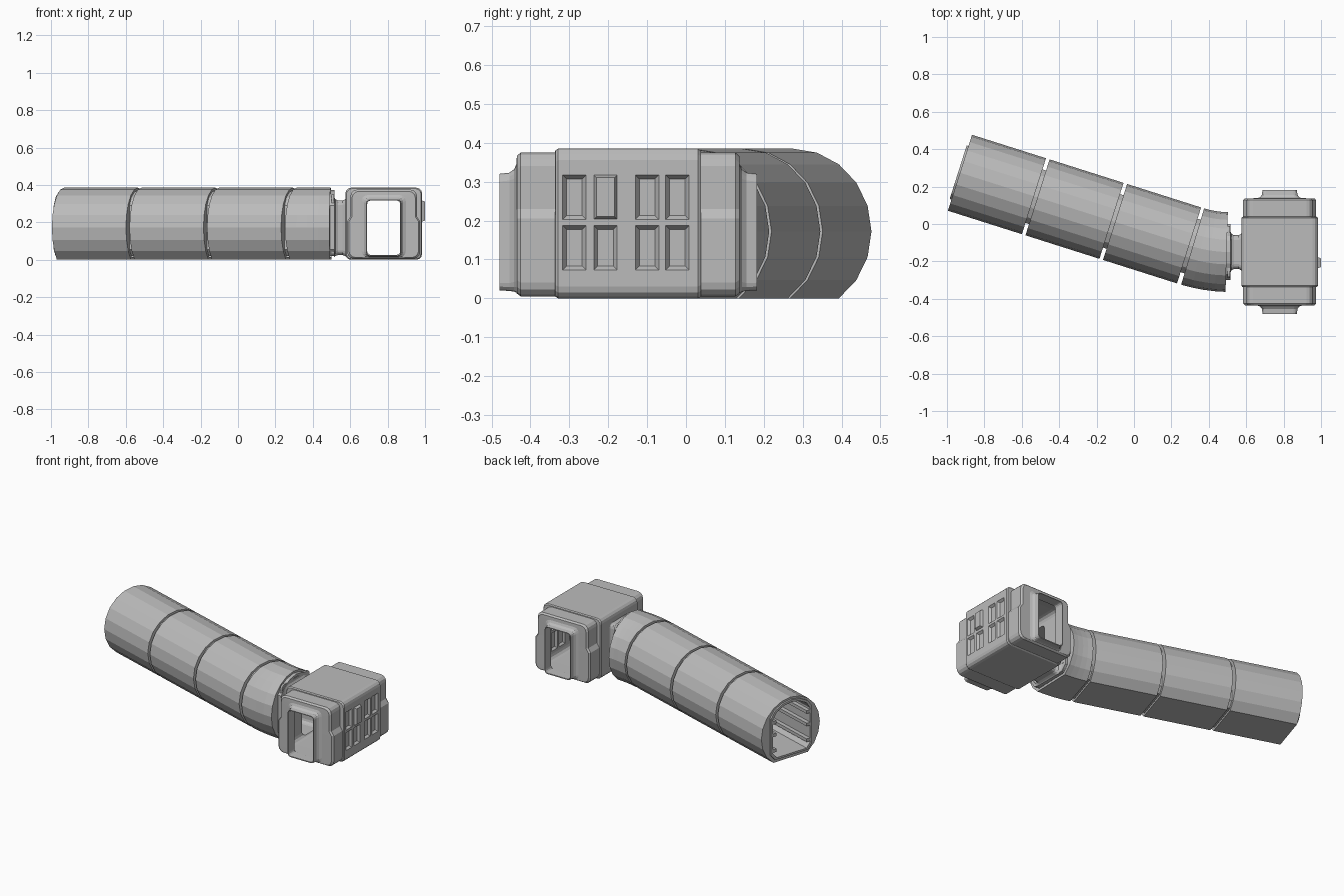
import bpy, bmesh
from math import sin, cos, radians, pi
from mathutils import Vector

cube = bpy.data.objects.get("Cube")
if cube:
    bpy.data.objects.remove(cube, do_unlink=True)

grey = bpy.data.materials.new("hull_grey")
grey.use_nodes = True
grey.diffuse_color = (0.5, 0.5, 0.5, 1)
grey.node_tree.nodes["Principled BSDF"].inputs["Base Color"].default_value = (0.5, 0.5, 0.5, 1)


def finish(name, bm):
    bmesh.ops.recalc_face_normals(bm, faces=bm.faces)
    mesh = bpy.data.meshes.new(name)
    bm.to_mesh(mesh)
    bm.free()
    mesh.materials.append(grey)
    obj = bpy.data.objects.new(name, mesh)
    bpy.context.collection.objects.link(obj)
    return obj


def skin(bm, rings, loop=False):
    """Join equal-sized rings with quads; close as a loop or with end caps."""
    rows = [[bm.verts.new(p) for p in ring] for ring in rings]
    pairs = list(zip(rows, rows[1:]))
    if loop:
        pairs.append((rows[-1], rows[0]))
    else:
        bm.faces.new(rows[0])
        bm.faces.new(rows[-1])
    for a, b in pairs:
        n = len(a)
        for i in range(n):
            j = (i + 1) % n
            bm.faces.new((a[i], a[j], b[j], b[i]))


def loft(name, rings, loop=False):
    bm = bmesh.new()
    skin(bm, rings, loop)
    return finish(name, bm)


# Corridor path: straight run, then a bend onto the x axis
TURN = radians(17.6)
STRAIGHT = 0.435
START = Vector((-0.94, 0.277, 0))
DIR = Vector((cos(TURN), -sin(TURN), 0))
BEND_START = START + DIR * STRAIGHT * 3
RADIUS = 0.70
BEND = RADIUS * TURN
CENTRE_Z = 0.172


def station(s):
    """Point and sideways direction at distance s along the corridor."""
    total = STRAIGHT * 3
    if s <= total:
        return START + DIR * s, Vector((sin(TURN), cos(TURN), 0))
    a = TURN - (s - total) / RADIUS
    p = BEND_START + Vector((sin(TURN) - sin(a), cos(a) - cos(TURN), 0)) * RADIUS
    p.y = BEND_START.y - (cos(a) - cos(TURN)) * RADIUS
    return p, Vector((sin(a), cos(a), 0))


def section(s, outline):
    p, side = station(s)
    return [p + side * u + Vector((0, 0, z)) for u, z in outline]


def tube_outline(r, half=1, floor=0):
    """Twenty-sided circle with a flat bottom, optionally flattened at the sides."""
    pts = []
    for i in range(17):
        a = radians(-54 + 18 * i)
        u = max(-half, min(half, r * cos(a)))
        pts.append((u, max(floor, CENTRE_Z + r * sin(a))))
    return pts


def sweep_tube(name, stops, outer, inner):
    rings = [section(s, outer) for s in stops]
    rings += [section(s, inner) for s in reversed(stops)]
    return loft(name, rings, True)


# Outer shells with a gap between, on a continuous inner corridor
shell_out, shell_in = tube_outline(0.213), tube_outline(0.195, 0.145, 0.015)
for k in range(3):
    sweep_tube(f"corridor_shell_{k + 1}",
               [k * STRAIGHT + 0.01, (k + 1) * STRAIGHT - 0.01], shell_out, shell_in)
b0 = STRAIGHT * 3
sweep_tube("corridor_shell_bend",
           [b0 + 0.01 + (BEND - 0.03) * i / 4 for i in range(5)], shell_out, shell_in)
core_stops = [0, b0] + [b0 + BEND * i / 4 for i in range(1, 5)]
sweep_tube("corridor_core", core_stops,
           tube_outline(0.2, 0.15, 0.02), tube_outline(0.185, 0.135, 0.032))

# Ledges along the corridor walls
for side in (-1, 1):
    for k, z in enumerate((0.07, 0.17, 0.25)):
        outline = [(side * 0.11, z), (side * 0.14, z),
                   (side * 0.14, z + 0.02), (side * 0.11, z + 0.02)]
        loft(f"wall_ledge_{'right' if side < 0 else 'left'}_{k + 1}",
             [section(s, outline) for s in core_stops])


def panel(low, up, z0, z1, r):
    """Rounded rectangle, with the sides stepping from low to up half-width."""
    def corner(cu, cz, a0):
        return [(cu + r * cos(a0 + pi / 6 * i), cz + r * sin(a0 + pi / 6 * i)) for i in range(4)]
    right = (corner(low - r, z0 + r, -pi / 2) + [(low, 0.205), (up, 0.23)]
             + corner(up - r, z1 - r, 0))
    return right + [(-u, z) for u, z in reversed(right)]


# Neck between corridor and room
neck_y = -0.15
neck_steps = [(0.50, 0.14, 0.022, 0.35), (0.513, 0.14, 0.022, 0.35),
              (0.514, 0.115, 0.015, 0.335), (0.522, 0.097, 0.02, 0.322),
              (0.535, 0.09, 0.025, 0.317), (0.56, 0.09, 0.025, 0.317),
              (0.572, 0.097, 0.02, 0.322), (0.582, 0.115, 0.015, 0.335),
              (0.582, 0.08, 0.034, 0.308), (0.50, 0.08, 0.034, 0.308)]
loft("neck", [[Vector((x, neck_y + u, z)) for u, z in panel(h, h, z0, z1, 0.025)]
              for x, h, z0, z1 in neck_steps], True)

# Room: hollow hull with stepped ends and flared doorways
room_x, room_y = 0.779, -0.149
outer = [(0.18, 0.205, 0.205, 0, 0.385, 0.03),
         (0.187, 0.2, 0.2, 0.004, 0.38, 0.03),
         (0.188, 0.195, 0.178, 0.005, 0.375, 0.035),
         (0.276, 0.195, 0.178, 0.005, 0.375, 0.035),
         (0.286, 0.186, 0.169, 0.012, 0.366, 0.035),
         (0.287, 0.118, 0.118, 0.014, 0.345, 0.03),
         (0.293, 0.104, 0.104, 0.017, 0.332, 0.025),
         (0.305, 0.095, 0.095, 0.019, 0.323, 0.02),
         (0.331, 0.092, 0.092, 0.02, 0.32, 0.02)]
inner = [(0.331, 0.088, 0.088, 0.026, 0.316, 0.018),
         (0.27, 0.088, 0.088, 0.026, 0.316, 0.018),
         (0.268, 0.16, 0.155, 0.025, 0.35, 0.03),
         (0.18, 0.166, 0.166, 0.024, 0.355, 0.03)]


def room_ring(step, sign):
    y = room_y + sign * step[0]
    return [Vector((room_x + u, y, z)) for u, z in panel(*step[1:])]


half = outer + inner
room = loft("room_hull", [room_ring(s, 1) for s in half]
            + [room_ring(s, -1) for s in reversed(half)], True)


def pane_rings(y, z, x0, x1, shrink):
    """Two rectangles forming a tapered window block."""
    rings = []
    for x, d in ((x0, 0), (x1, shrink)):
        w, h = 0.033 - d, 0.06 - d
        rings.append([Vector((x, y + a * w, z + b * h))
                      for a, b in ((-1, -1), (1, -1), (1, 1), (-1, 1))])
    return rings


# Windows recessed on both faces of the wall, and the opening to the neck
bm = bmesh.new()
for y in (-0.287, -0.207, -0.1, -0.022):
    for z in (0.13, 0.26):
        raised = y == -0.207 and z == 0.26
        if raised:
            loft("raised_window", pane_rings(y, z, 0.975, 1.0, 0.01))
        else:
            skin(bm, pane_rings(y, z, 0.988, 0.97, 0.013))
        skin(bm, pane_rings(y, z, 0.942, 0.958, 0.012))
skin(bm, [[Vector((x, neck_y + u, z)) for u, z in panel(0.08, 0.08, 0.034, 0.308, 0.025)]
          for x in (0.55, 0.66)])
cutter = finish("room_cutter", bm)
cutter.hide_render = True
mod = room.modifiers.new("openings", "BOOLEAN")
mod.operation = "DIFFERENCE"
mod.solver = "EXACT"
mod.object = cutter
bpy.context.view_layer.objects.active = room
bpy.ops.object.modifier_apply(modifier=mod.name)
bpy.data.objects.remove(cutter, do_unlink=True)
